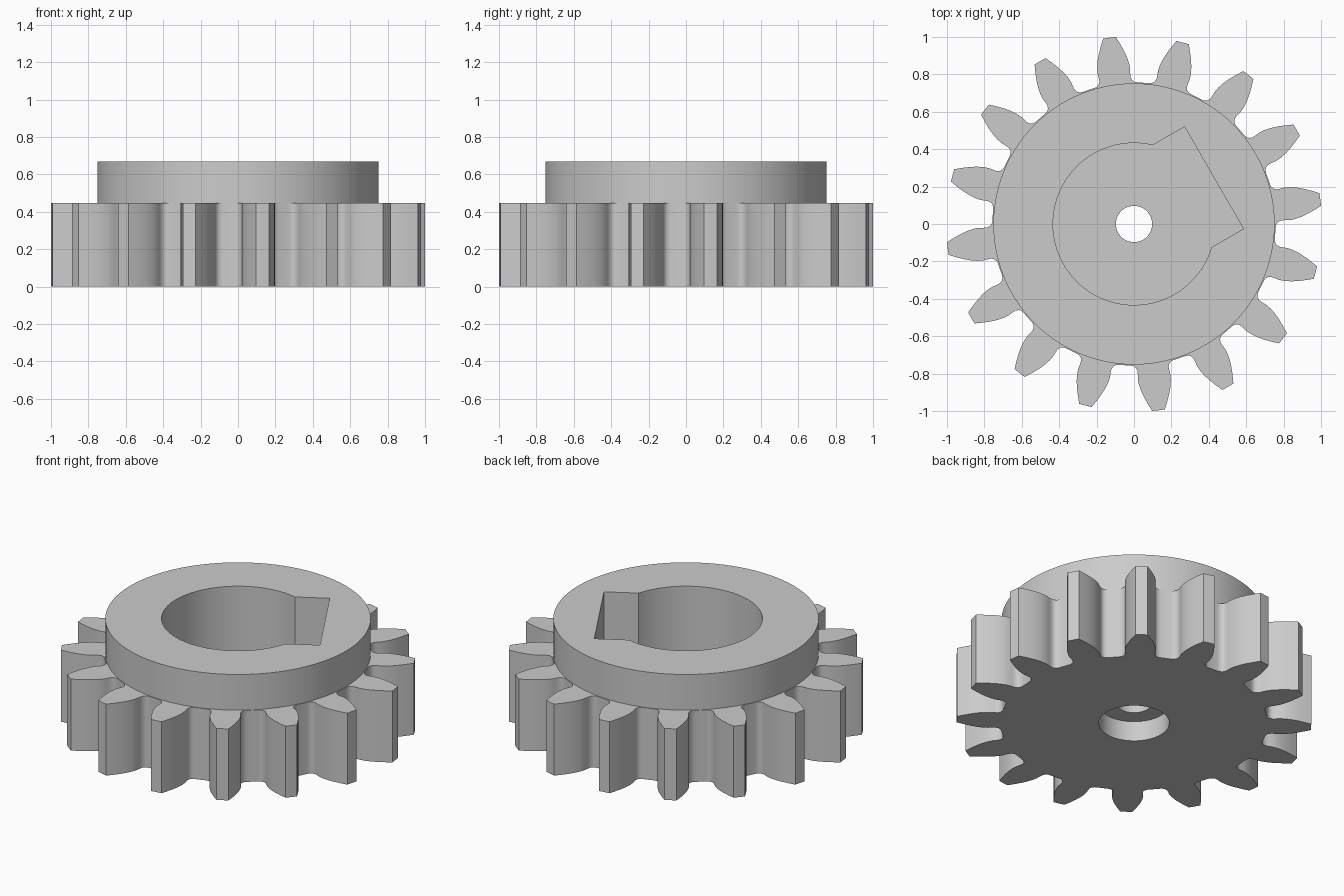
import bpy, bmesh, math

if "Cube" in bpy.data.objects:
    bpy.data.objects.remove(bpy.data.objects["Cube"])

TEETH = 16
TOOTH_OFFSET = math.radians(7.5)
NOTCH_ANGLE = math.radians(30)

steel = bpy.data.materials.new("plain grey")
steel.use_nodes = True
grey = (0.6, 0.6, 0.6, 1)
steel.diffuse_color = grey
steel.node_tree.nodes["Principled BSDF"].inputs["Base Color"].default_value = grey


def turn(points, angle):
    c, s = math.cos(angle), math.sin(angle)
    return [(x * c - y * s, x * s + y * c) for x, y in points]


def arc(radius, start=0.0, end=2 * math.pi, steps=96, closed=True):
    n = steps if closed else steps - 1
    return [(radius * math.cos(start + (end - start) * i / n),
             radius * math.sin(start + (end - start) * i / n)) for i in range(steps)]


def prism(name, outline, z0, z1):
    """Extrude a counter-clockwise outline from z0 to z1."""
    bm = bmesh.new()
    face = bm.faces.new([bm.verts.new((x, y, z0)) for x, y in outline])
    top = bmesh.ops.extrude_face_region(bm, geom=[face])["geom"]
    verts = [v for v in top if isinstance(v, bmesh.types.BMVert)]
    bmesh.ops.translate(bm, verts=verts, vec=(0, 0, z1 - z0))
    bmesh.ops.recalc_face_normals(bm, faces=bm.faces)
    mesh = bpy.data.meshes.new(name)
    bm.to_mesh(mesh)
    bm.free()
    mesh.materials.append(steel)
    obj = bpy.data.objects.new(name, mesh)
    bpy.context.collection.objects.link(obj)
    return obj


def combine(target, tool, operation):
    """Apply a boolean and drop the tool."""
    bpy.context.view_layer.objects.active = target
    mod = target.modifiers.new("combine", "BOOLEAN")
    mod.operation, mod.object, mod.solver = operation, tool, "EXACT"
    bpy.ops.object.modifier_apply(modifier=mod.name)
    bpy.data.objects.remove(tool)


# Toothed wheel: one flank (radial, half width) mirrored, then repeated
flank = [(0.748, 0.118), (0.753, 0.102), (0.764, 0.09), (0.78, 0.084), (0.8, 0.085),
         (0.825, 0.088), (0.855, 0.086), (0.89, 0.079), (0.925, 0.068),
         (0.965, 0.052), (1.0042, 0.034)]
tooth = [(r, -t) for r, t in flank] + [(1.0047, 0)] + flank[::-1]
wheel_outline = []
for i in range(TEETH):
    wheel_outline += turn(tooth, TOOTH_OFFSET + i * 2 * math.pi / TEETH)
gear = prism("spur_gear", wheel_outline, 0, 0.447)

# Raised hub
combine(gear, prism("hub", arc(0.752), 0.3, 0.67), "UNION")

# Round recess with a square-sided notch
half, reach, radius = 0.315, 0.494, 0.433
a = math.asin(half / radius)
recess = arc(radius, a, 2 * math.pi - a, 80, False) + [(reach, -half), (reach, half)]
combine(gear, prism("recess", turn(recess, NOTCH_ANGLE), 0.225, 0.8), "DIFFERENCE")

# Shaft hole and the wider bore underneath
combine(gear, prism("shaft_hole", arc(0.097, steps=48), -0.1, 0.5), "DIFFERENCE")
combine(gear, prism("lower_bore", arc(0.2, steps=64), -0.1, 0.125), "DIFFERENCE")

bpy.ops.object.select_all(action="DESELECT")
gear.select_set(True)
bpy.context.view_layer.objects.active = gear
bpy.ops.object.shade_smooth_by_angle(angle=math.radians(30))
